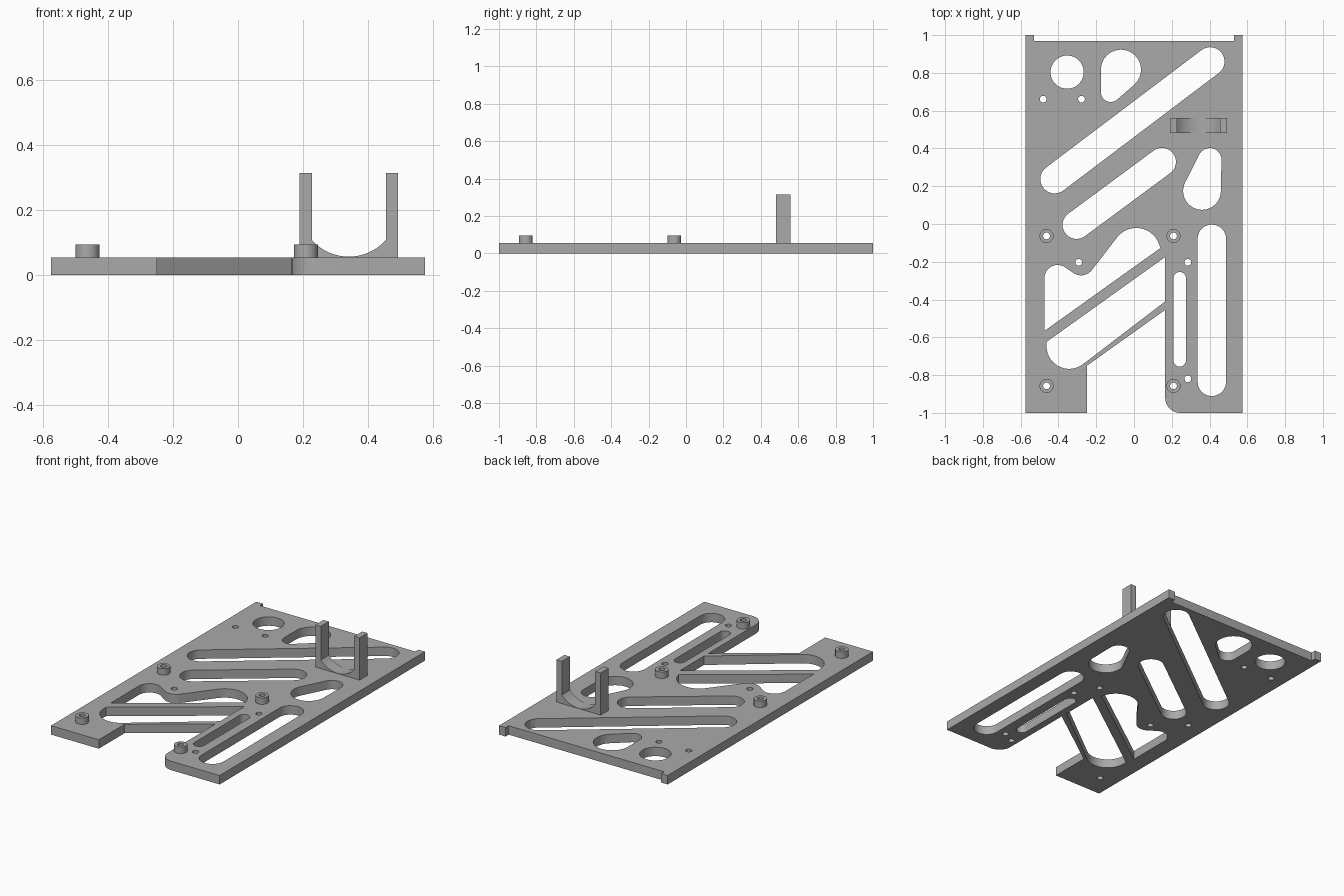
import bpy, bmesh, math
from mathutils import Vector, Matrix

if "Cube" in bpy.data.objects:
    bpy.data.objects.remove(bpy.data.objects["Cube"])

GREY = (0.4, 0.4, 0.4, 1.0)
grey = bpy.data.materials.new("plain_grey")
grey.use_nodes = True
grey.diffuse_color = GREY
grey.node_tree.nodes["Principled BSDF"].inputs["Base Color"].default_value = GREY

THICK = 0.055


def belt(*circles):
    """Closed counter-clockwise outline wrapped around circles (x, y, radius).
    Zero radius gives a sharp corner, negative radius a concave bend."""
    count = len(circles)
    normals = []
    for i in range(count):
        a, b = circles[i], circles[(i + 1) % count]
        d = Vector((b[0] - a[0], b[1] - a[1]))
        k = max(-1, min(1, (a[2] - b[2]) / d.length))
        d.normalize()
        n = d * k + Vector((d.y, -d.x)) * math.sqrt(1 - k * k)
        normals.append(math.atan2(n.y, n.x))
    points = []
    for i, (x, y, r) in enumerate(circles):
        if r == 0:
            points.append((x, y))
            continue
        start, end = normals[i - 1], normals[i]
        sweep = (end - start) % math.tau if r > 0 else -((start - end) % math.tau)
        steps = max(2, math.ceil(abs(sweep) / (math.pi / 20)))
        for s in range(steps + 1):
            t = start + sweep * s / steps
            points.append((x + r * math.cos(t), y + r * math.sin(t)))
    return points


def disc(x, y, r, steps=32):
    return [(x + r * math.cos(math.tau * i / steps),
             y + r * math.sin(math.tau * i / steps)) for i in range(steps)]


def prism(name, loops, low, high, turn=None):
    """Extrude the first outline, with the remaining outlines as holes."""
    curve = bpy.data.curves.new(name + "_profile", "CURVE")
    curve.dimensions = "2D"
    curve.fill_mode = "BOTH"
    curve.extrude = (high - low) / 2
    for loop in loops:
        spline = curve.splines.new("POLY")
        spline.points.add(len(loop) - 1)
        for p, (x, y) in zip(spline.points, loop):
            p.co = (x, y, 0, 1)
        spline.use_cyclic_u = True
    helper = bpy.data.objects.new(name + "_helper", curve)
    bpy.context.collection.objects.link(helper)
    graph = bpy.context.evaluated_depsgraph_get()
    mesh = bpy.data.meshes.new_from_object(helper.evaluated_get(graph))
    bpy.data.objects.remove(helper)
    bpy.data.curves.remove(curve)

    bm = bmesh.new()
    bm.from_mesh(mesh)
    bmesh.ops.remove_doubles(bm, verts=bm.verts, dist=0.0001)
    bmesh.ops.recalc_face_normals(bm, faces=bm.faces)
    bm.transform(Matrix.Translation((0, 0, (low + high) / 2)))
    if turn:
        bm.transform(turn)
    bm.to_mesh(mesh)
    bm.free()
    mesh.name = name
    mesh.materials.clear()
    mesh.materials.append(grey)
    obj = bpy.data.objects.new(name, mesh)
    bpy.context.collection.objects.link(obj)
    bpy.ops.object.select_all(action="DESELECT")
    obj.select_set(True)
    bpy.context.view_layer.objects.active = obj
    bpy.ops.object.shade_smooth_by_angle(angle=math.radians(30))
    return obj


# Plate outline: two legs, a diagonal brace and small tabs at the back
outline = belt(
    (-0.575, -1, 0), (-0.249, -1, 0), (-0.249, -0.75, 0), (0.165, -0.455, 0),
    (0.245, -0.92, 0.08), (0.575, -1, 0), (0.575, 1, 0), (0.53, 1, 0),
    (0.53, 0.97, 0), (-0.53, 0.97, 0), (-0.53, 1, 0), (-0.575, 1, 0))

# Slots and rounded windows
windows = [
    belt((-0.42, 0.238, 0.076), (0.403, 0.86, 0.076)),
    belt((-0.304, -0.005, 0.074), (0.148, 0.329, 0.074)),
    belt((0.412, -0.078, 0.075), (0.412, -0.836, 0.075)),
    belt((0.242, -0.287, 0.033), (0.242, -0.722, 0.033)),
    belt((0.36, 0.175, 0.1), (0.401, 0.34, 0.062)),
    belt((-0.069, 0.817, 0.106), (-0.123, 0.698, 0.052)),
    belt((-0.343, -0.647, 0.12), (0.165, -0.41, 0),
         (0.165, -0.175, 0), (-0.463, -0.624, 0)),
    belt((-0.474, -0.566, 0), (0.14, -0.127, 0), (0.012, -0.149, 0.128),
         (-0.28, -0.2, -0.072), (-0.404, -0.287, 0.07)),
    disc(-0.354, 0.804, 0.088),
]

# Screw holes, with and without a raised boss
plain_holes = [(-0.481, 0.661), (-0.278, 0.661), (-0.293, -0.203),
               (0.285, -0.203), (0.285, -0.82)]
bosses = [(x, y) for x in (-0.463, 0.209) for y in (-0.063, -0.857)]
holes = [disc(x, y, 0.018, 20) for x, y in plain_holes + bosses]

prism("base_plate", [outline] + windows + holes, 0, THICK)

for i, (x, y) in enumerate(bosses):
    prism(f"screw_boss_{i + 1}", [disc(x, y, 0.037), disc(x, y, 0.018, 20)],
          THICK - 0.003, 0.095)

# Upright cradle: two posts joined by a curved saddle
cx, inner, outer, top = 0.341, 0.114, 0.151, 0.315
radius, centre_z = 0.152, 0.209
half = math.asin(inner / radius)
saddle = [(cx + radius * math.sin(a), centre_z - radius * math.cos(a))
          for a in (half * (1 - i / 8) for i in range(17))]
cradle = [(cx - outer, THICK - 0.003), (cx + outer, THICK - 0.003),
          (cx + outer, top), (cx + inner, top)] + saddle + [
          (cx - inner, top), (cx - outer, top)]
prism("cradle", [cradle], -0.56, -0.482, Matrix.Rotation(math.pi / 2, 4, "X"))
